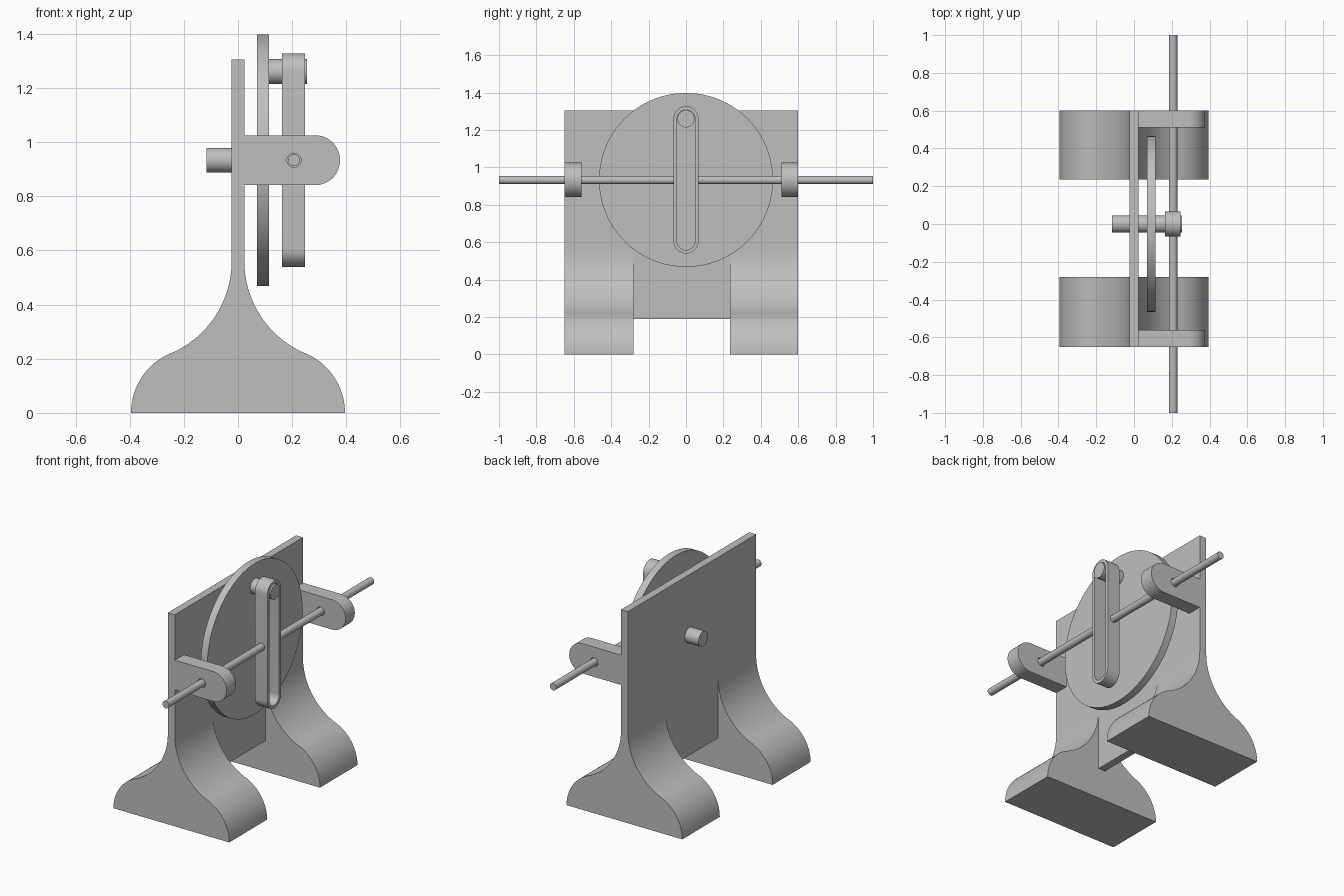
import bpy, bmesh
from math import cos, sin, radians

cube = bpy.data.objects.get("Cube")
if cube:
    bpy.data.objects.remove(cube, do_unlink=True)

AXLE_Z = 0.933
PIN_Z = 1.26
ROD_X = 0.207

grey = bpy.data.materials.new("plain_grey")
grey.use_nodes = True
colour = (0.52, 0.52, 0.52, 1)
grey.diffuse_color = colour
grey.node_tree.nodes["Principled BSDF"].inputs["Base Color"].default_value = colour


def arc(u, v, r, start, end, steps=24):
    angles = [radians(start + (end - start) * i / steps) for i in range(steps + 1)]
    return [(u + r * cos(a), v + r * sin(a)) for a in angles]


def circle(u, v, r, steps=64):
    return arc(u, v, r, 0, 360, steps)[:-1]


def smooth(obj):
    bpy.ops.object.select_all(action='DESELECT')
    obj.select_set(True)
    bpy.context.view_layer.objects.active = obj
    bpy.ops.object.shade_smooth_by_angle(angle=radians(25))


def prism(name, axis, low, high, *loops):
    """Extrude an outline, with optional hole outlines, along x or y."""
    bm = bmesh.new()
    edges = []
    for loop in loops:
        verts = [bm.verts.new((low, u, v) if axis == 'x' else (u, low, v)) for u, v in loop]
        edges += [bm.edges.new((verts[i - 1], verts[i])) for i in range(len(verts))]
    if len(loops) == 1:
        bm.faces.new(verts)
    else:
        bmesh.ops.triangle_fill(bm, use_beauty=True, edges=edges)
    grown = bmesh.ops.extrude_face_region(bm, geom=bm.faces[:], use_keep_orig=True)
    shift = (high - low, 0, 0) if axis == 'x' else (0, high - low, 0)
    bmesh.ops.translate(bm, vec=shift,
                        verts=[g for g in grown["geom"] if isinstance(g, bmesh.types.BMVert)])
    bmesh.ops.recalc_face_normals(bm, faces=bm.faces[:])
    mesh = bpy.data.meshes.new(name)
    bm.to_mesh(mesh)
    bm.free()
    mesh.materials.append(grey)
    obj = bpy.data.objects.new(name, mesh)
    bpy.context.collection.objects.link(obj)
    smooth(obj)
    return obj


# Upright plate with two flared feet joined into one stand
half = 0.0235
stand = prism("stand", 'x', -half, half,
              [(-0.65, 0.19), (0.60, 0.19), (0.60, 1.305), (-0.65, 1.305)])
flare = arc(0.156, 0, 0.239, 0, 66.9) + arc(half + 0.37, 0.56, 0.37, 246.9, 180)[1:]
outline = flare + [(-x, z) for x, z in reversed(flare)]
for low, high in ((-0.65, -0.28), (0.235, 0.60)):
    foot = prism("foot", 'y', low, high, outline)
    union = stand.modifiers.new("join_foot", 'BOOLEAN')
    union.operation = 'UNION'
    union.solver = 'EXACT'
    union.object = foot
    bpy.context.view_layer.objects.active = stand
    bpy.ops.object.modifier_apply(modifier=union.name)
    bpy.data.objects.remove(foot, do_unlink=True)
smooth(stand)

# Round-ended guide brackets with a rod hole
bracket = [(half, AXLE_Z - 0.092)] + arc(0.285, AXLE_Z, 0.092, -90, 90) + [(half, AXLE_Z + 0.092)]
for name, low, high in (("front_bracket", -0.65, -0.56), ("back_bracket", 0.51, 0.60)):
    prism(name, 'y', low, high, bracket, circle(ROD_X, AXLE_Z, 0.026, 32))

# Crank wheel, its axle and its pin
prism("crank_wheel", 'x', 0.07, 0.115, circle(0, AXLE_Z, 0.465, 128))
prism("axle", 'x', -0.117, 0.07, circle(0, AXLE_Z, 0.046))
prism("crank_pin", 'x', 0.115, 0.255, circle(0, PIN_Z, 0.046))


# Slotted yoke
def slot(r):
    return arc(0, PIN_Z, r, 0, 180) + arc(0, 2 * AXLE_Z - PIN_Z, r, 180, 360)


prism("yoke", 'x', 0.163, 0.247, slot(0.067), slot(0.048))

# Sliding rods fixed to both sides of the yoke
for name, low, high in (("front_rod", -1, -0.06), ("back_rod", 0.06, 1)):
    prism(name, 'y', low, high, circle(ROD_X, AXLE_Z, 0.022, 32))
